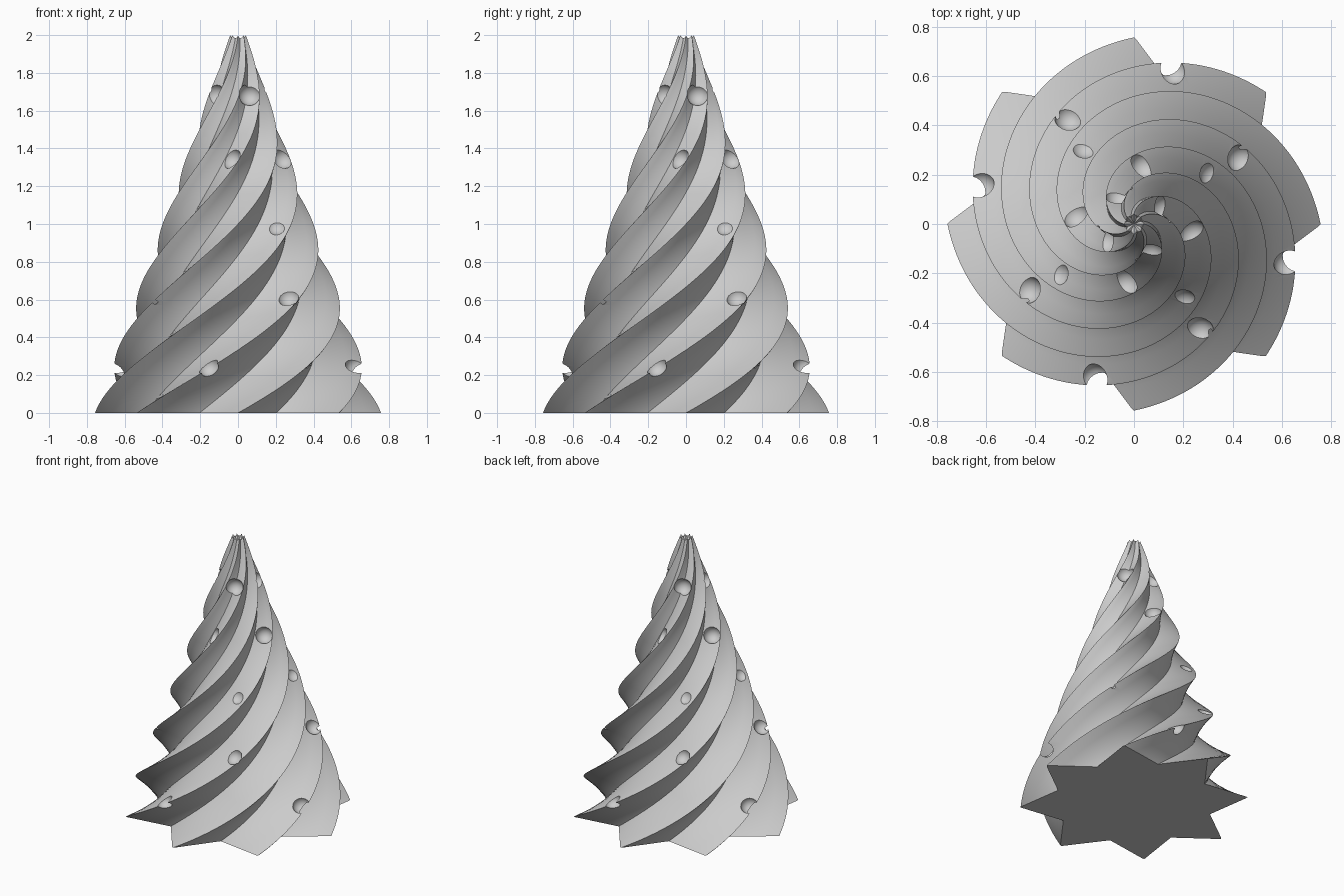
import bpy, bmesh, math
from mathutils import Vector, Matrix

if "Cube" in bpy.data.objects:
    bpy.data.objects.remove(bpy.data.objects["Cube"], do_unlink=True)

HEIGHT, POINTS, LAYERS = 2.0, 8, 140
TIP, VALLEY, TOP_SCALE = 0.762, 0.53, 0.055
TWIST = math.radians(270)
BALL = 0.058

grey = bpy.data.materials.new("plain grey")
grey.use_nodes = True
colour = (0.6, 0.6, 0.6, 1)
grey.diffuse_color = colour
grey.node_tree.nodes["Principled BSDF"].inputs["Base Color"].default_value = colour


def polar(r, a):
    return Vector((r * math.cos(a), r * math.sin(a), 0))


def star_section():
    """Star outline with slightly rounded tips."""
    half = math.pi / POINTS
    pts = []
    for i in range(POINTS):
        a = 2 * half * i
        tip = polar(TIP, a)
        before, after = polar(VALLEY, a - half), polar(VALLEY, a + half)
        pts += [before.lerp(tip, t) for t in (0, 0.33, 0.66, 0.95)]
        pts.append(polar(TIP - 0.005, a))
        pts += [tip.lerp(after, t) for t in (0.05, 0.34, 0.67)]
    return pts


def make_object(name, bm):
    mesh = bpy.data.meshes.new(name)
    bmesh.ops.recalc_face_normals(bm, faces=bm.faces)
    bm.to_mesh(mesh)
    bm.free()
    mesh.materials.append(grey)
    obj = bpy.data.objects.new(name, mesh)
    bpy.context.collection.objects.link(obj)
    return obj


# Twisted, tapering star body
section = star_section()
n = len(section)
bm = bmesh.new()
rings = []
for k in range(LAYERS + 1):
    t = k / LAYERS
    turn = Matrix.Rotation(TWIST * t, 3, 'Z')
    scale = 1 + (TOP_SCALE - 1) * t
    ring = []
    for p in section:
        q = turn @ p * scale
        q.z = HEIGHT * t
        if k == LAYERS:  # crown of small points at the top
            q.z -= 0.025 * (TIP - p.length) / (TIP - VALLEY)
        ring.append(bm.verts.new(q))
    rings.append(ring)
for low, high in zip(rings, rings[1:]):
    for i in range(n):
        j = (i + 1) % n
        bm.faces.new((low[i], low[j], high[j], high[i]))
bm.faces.new(list(reversed(rings[0])))
centre = bm.verts.new((0, 0, HEIGHT - 0.045))
for i in range(n):
    bm.faces.new((rings[-1][i], rings[-1][(i + 1) % n], centre))
bmesh.ops.triangulate(bm, faces=bm.faces)
tree = make_object("twisted_tree", bm)

# Round hollows, repeated on four sides
hollows = [(-0.16, -0.625, 0.25), (0.265, -0.435, 0.62), (0.2, -0.325, 1.0),
           (-0.04, -0.24, 1.35), (0.06, -0.125, 1.685)]
bm = bmesh.new()
for spot in hollows:
    for side in range(4):
        place = Matrix.Rotation(side * math.pi / 2, 4, 'Z') @ Matrix.Translation(spot)
        bmesh.ops.create_uvsphere(bm, u_segments=32, v_segments=16, radius=BALL, matrix=place)
cutter = make_object("hollow_cutter", bm)
cutter.hide_render = True

cut = tree.modifiers.new("hollows", 'BOOLEAN')
cut.operation = 'DIFFERENCE'
cut.solver = 'EXACT'
cut.object = cutter
bpy.ops.object.select_all(action='DESELECT')
tree.select_set(True)
bpy.context.view_layer.objects.active = tree
bpy.ops.object.modifier_apply(modifier=cut.name)
bpy.data.objects.remove(cutter, do_unlink=True)
bpy.ops.object.shade_smooth_by_angle(angle=math.radians(30))
